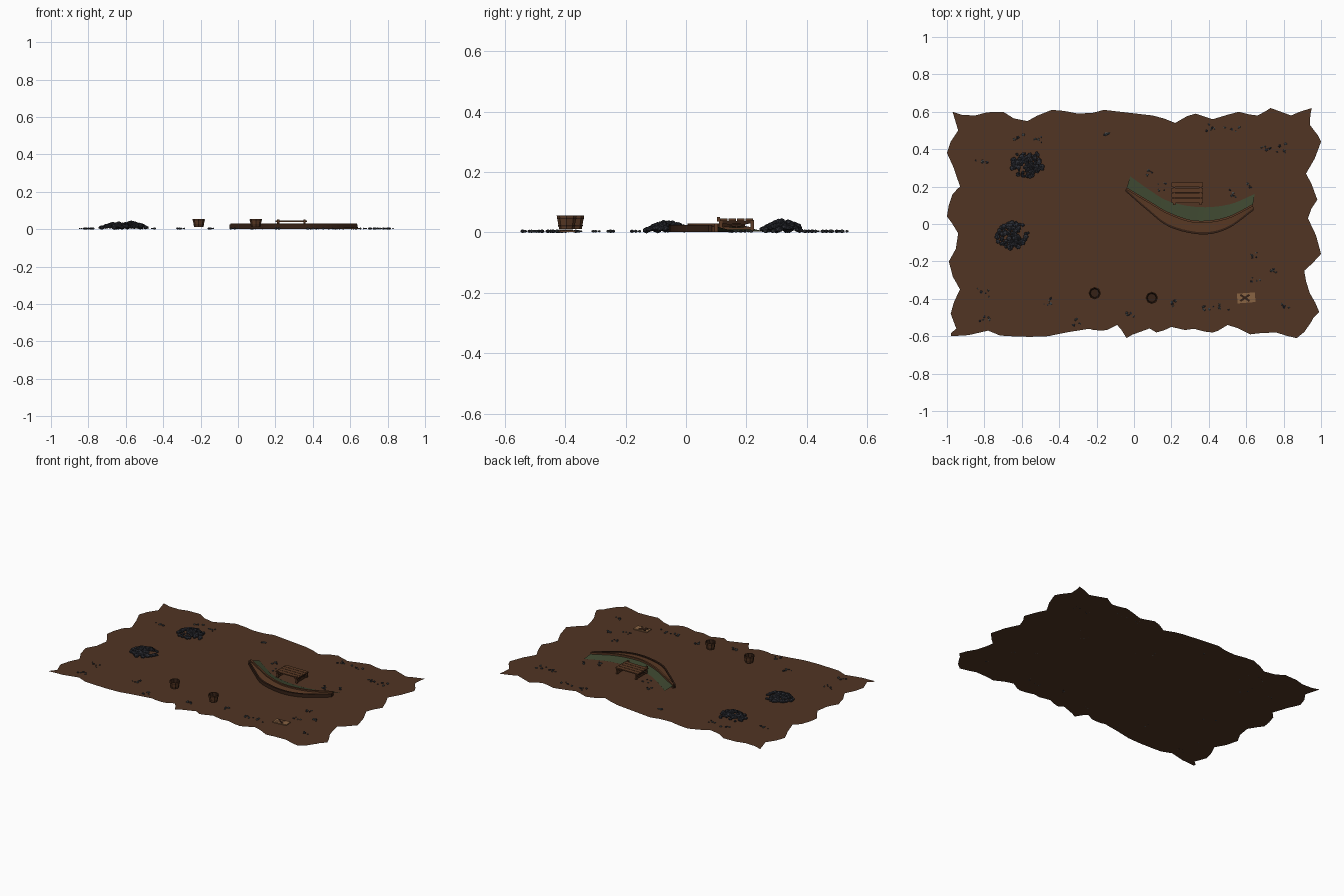
import bpy, bmesh, math, random
from mathutils import Vector, Matrix

random.seed(7)
if "Cube" in bpy.data.objects:
    bpy.data.objects.remove(bpy.data.objects["Cube"], do_unlink=True)


def material(name, r, g, b):
    m = bpy.data.materials.new(name)
    m.use_nodes = True
    m.diffuse_color = (r, g, b, 1)
    m.node_tree.nodes["Principled BSDF"].inputs["Base Color"].default_value = (r, g, b, 1)
    return m


EARTH = material("earth brown", .082, .035, .017)
GRASS = material("moss green", .045, .06, .028)
COAL = material("coal grey", .026, .028, .036)
STONE = material("pebble grey", .07, .08, .085)
WOOD = material("wood brown", .105, .042, .018)
DARK = material("dark wood", .035, .015, .008)
TAN = material("tan board", .25, .125, .055)


def finish(name, bm, mat):
    mesh = bpy.data.meshes.new(name)
    bm.to_mesh(mesh)
    bm.free()
    mesh.materials.append(mat)
    obj = bpy.data.objects.new(name, mesh)
    bpy.context.collection.objects.link(obj)
    return obj


def box(name, center, size, mat, turn=0, axis='Z'):
    bm = bmesh.new()
    bmesh.ops.create_cube(bm, size=1)
    bm.transform(Matrix.Translation(center) @ Matrix.Rotation(turn, 4, axis)
                 @ Matrix.Diagonal((*size, 1)))
    return finish(name, bm, mat)


def smooth_path(points, steps=5):
    """Catmull-Rom path through the points."""
    p = [Vector(q) for q in points]
    p = [p[0] * 2 - p[1]] + p + [p[-1] * 2 - p[-2]]
    out = []
    for i in range(1, len(p) - 2):
        a, b, c, d = p[i - 1:i + 3]
        for k in range(steps):
            t = k / steps
            out.append(.5 * (2 * b + (c - a) * t + (2 * a - 5 * b + 4 * c - d) * t ** 2
                             + (3 * b - a - 3 * c + d) * t ** 3))
    return out + [p[-2]]


def loft(name, rails, mat, closed=False):
    """Surface across rails given as (path, y offset, z)."""
    bm = bmesh.new()
    rows = [[bm.verts.new((v.x, v.y + dy, z)) for v in path] for path, dy, z in rails]
    pairs = list(zip(rows, rows[1:]))
    if closed:
        pairs.append((rows[-1], rows[0]))
    for a, b in pairs:
        for i in range(len(a) - 1):
            bm.faces.new((a[i], a[i + 1], b[i + 1], b[i]))
    if closed:
        bm.faces.new([r[0] for r in rows])
        bm.faces.new([r[-1] for r in rows])
        bmesh.ops.recalc_face_normals(bm, faces=bm.faces)
    return finish(name, bm, mat)


def rocks(name, spots, mat):
    """One mesh of rough lumps given as (x, y, z, radius)."""
    bm = bmesh.new()
    for x, y, z, r in spots:
        turn = Matrix.Rotation(random.uniform(0, 6), 4, 'Z')
        scale = Matrix.Diagonal((r * random.uniform(.8, 1.2), r * random.uniform(.8, 1.2), r * .75, 1))
        bmesh.ops.create_icosphere(bm, subdivisions=1, radius=1,
                                   matrix=Matrix.Translation((x, y, z)) @ turn @ scale)
    return finish(name, bm, mat)


# Ragged ground sheet, outline in hundredths
outline = [(-98, -60), (-78, -57), (-66, -60), (-46, -60), (-24, -56), (-17, -57), (-9, -54),
           (-4, -61), (4, -56), (12, -58), (20, -55), (32, -56), (42, -58), (50, -54), (62, -59),
           (76, -58), (87, -61), (95, -52), (99, -47), (94, -37), (91, -25), (100, -16), (93, 3),
           (98, 13), (92, 27), (100, 44), (94, 53), (95, 62), (84, 58), (73, 62), (66, 58),
           (56, 60), (42, 56), (33, 59), (22, 54), (10, 58), (-6, 54), (-16, 61), (-30, 59),
           (-44, 61), (-57, 55), (-70, 60), (-85, 58), (-97, 60), (-94, 50), (-100, 38),
           (-93, 20), (-97, 16), (-100, 4), (-94, -5), (-99, -20), (-93, -35), (-98, -48), (-95, -56)]
bm = bmesh.new()
ring = []
for (ax, ay), (bx, by) in zip(outline, outline[1:] + outline[:1]):
    ring.append(bm.verts.new((ax / 100, ay / 100, 0)))
    jx, jy = random.uniform(-1.3, 1.3), random.uniform(-1.3, 1.3)
    mx, my = (ax + bx) / 200 + jx / 100, (ay + by) / 200 + jy / 100
    ring.append(bm.verts.new((max(-1, min(1, mx)), max(-.62, min(.62, my)), 0)))
bm.faces.new(ring)
bmesh.ops.triangulate(bm, faces=bm.faces)
finish("ground", bm, EARTH)

# Crescent bed with its curved wooden edging
back = smooth_path([(-.02, .255), (.085, .18), (.19, .12), (.35, .09), (.51, .105), (.645, .16)])
mid = smooth_path([(-.04, .19), (.085, .115), (.19, .055), (.33, .012), (.49, .03), (.635, .1)])
front = smooth_path([(-.045, .18), (.07, .08), (.19, -.01), (.36, -.05), (.5, -.02), (.64, .08)])
loft("grass_bed", [(mid, 0, .02), (back, 0, .004)], GRASS)
loft("edging_slope", [(front, 0, .018), (mid, 0, .022)], WOOD)
for name, path, top, mat in (("inner_rail", mid, .03, WOOD), ("outer_rail", front, .024, DARK)):
    loft(name, [(path, -.006, .002), (path, .006, .002), (path, .006, top), (path, -.006, top)], mat, True)

# Wooden table on the bed
for i in range(4):
    box(f"table_plank_{i}", (.285, .125 + i * .028, .042), (.168, .025, .007), WOOD)
for x in (.215, .355):
    box("table_crossbar", (x, .167, .034), (.01, .116, .008), DARK)
    box("table_foot", (x, .167, .013), (.01, .116, .008), WOOD)
    for s in (-1, 1):
        box("table_leg", (x, .167 + s * .052, .024), (.012, .012, .036), WOOD)
        box("table_brace", (x, .167, .024), (.006, .1, .005), DARK, s * .18, 'X')
    box("table_post", (x, .107, .044), (.012, .01, .014), WOOD)
box("table_stretcher", (.285, .167, .02), (.14, .008, .008), DARK)


# Open tapered buckets with hoops
def bucket(name, x, y):
    bm = bmesh.new()
    profile = [(.001, .011), (.025, .011), (.033, .056), (.028, .056), (.023, .02), (.001, .02)]
    rows = [[bm.verts.new((x + r * math.cos(k * math.pi / 4), y + r * math.sin(k * math.pi / 4), z))
             for k in range(8)] for r, z in profile]
    for a, b in zip(rows, rows[1:]):
        for k in range(8):
            j = (k + 1) % 8
            bm.faces.new((a[k], a[j], b[j], b[k]))
    bm.faces.new(rows[0][::-1])
    bm.faces.new(rows[-1])
    obj = finish(name, bm, WOOD)
    obj.data.materials.append(DARK)
    for f in obj.data.polygons:
        if f.center.z < .045 and math.hypot(f.center.x - x, f.center.y - y) < .0245:
            f.material_index = 1
    for z, r in ((.022, .028), (.046, .0322)):
        bm = bmesh.new()
        bmesh.ops.create_cone(bm, segments=8, radius1=r, radius2=r + .0007, depth=.004,
                              matrix=Matrix.Translation((x, y, z)))
        finish(name + "_hoop", bm, DARK)


bucket("left_bucket", .095, -.395)
bucket("right_bucket", -.21, -.37)

# Flat marker board with a cross
box("marker_board", (.6, -.395, .004), (.096, .052, .006), TAN, .08)
for s in (-1, 1):
    box("marker_cross", (.593, -.395, .008), (.06, .011, .003), DARK, s * .6)

# Coal heaps
for name, cx, cy, radius, height in (("back_heap", -.57, .32, .085, .042),
                                     ("front_heap", -.65, -.06, .088, .036)):
    spots = []
    for i in range(130):
        d = math.sqrt(random.random())
        a = random.uniform(0, math.tau)
        z = .006 + height * (1 - d) ** .7 * random.uniform(.6, .9)
        spots.append((cx + radius * d * math.cos(a), cy + radius * .82 * d * math.sin(a), z,
                      random.uniform(.008, .014)))
    rocks(name, spots, COAL)

# Loose pebbles in small groups, places in hundredths
places = [(-82, 33), (-62, 46), (-52, 45), (-15, 49), (40, 52), (53, 52), (70, 40), (78, 40),
          (8, 27), (17, 20), (61, 20), (53, 16), (65, -17), (75, -25), (64, -31), (80, -44),
          (40, -44), (22, -41), (-2, -48), (-30, -52), (-46, -42), (-80, -36), (-80, -50), (47, -44)]
for mat, count, name in ((STONE, 3, "light_pebbles"), (COAL, 2, "dark_pebbles")):
    rocks(name, [(x / 100 + random.gauss(0, .018), y / 100 + random.gauss(0, .014), .004,
                  random.uniform(.004, .009)) for x, y in places for _ in range(count)], mat)
